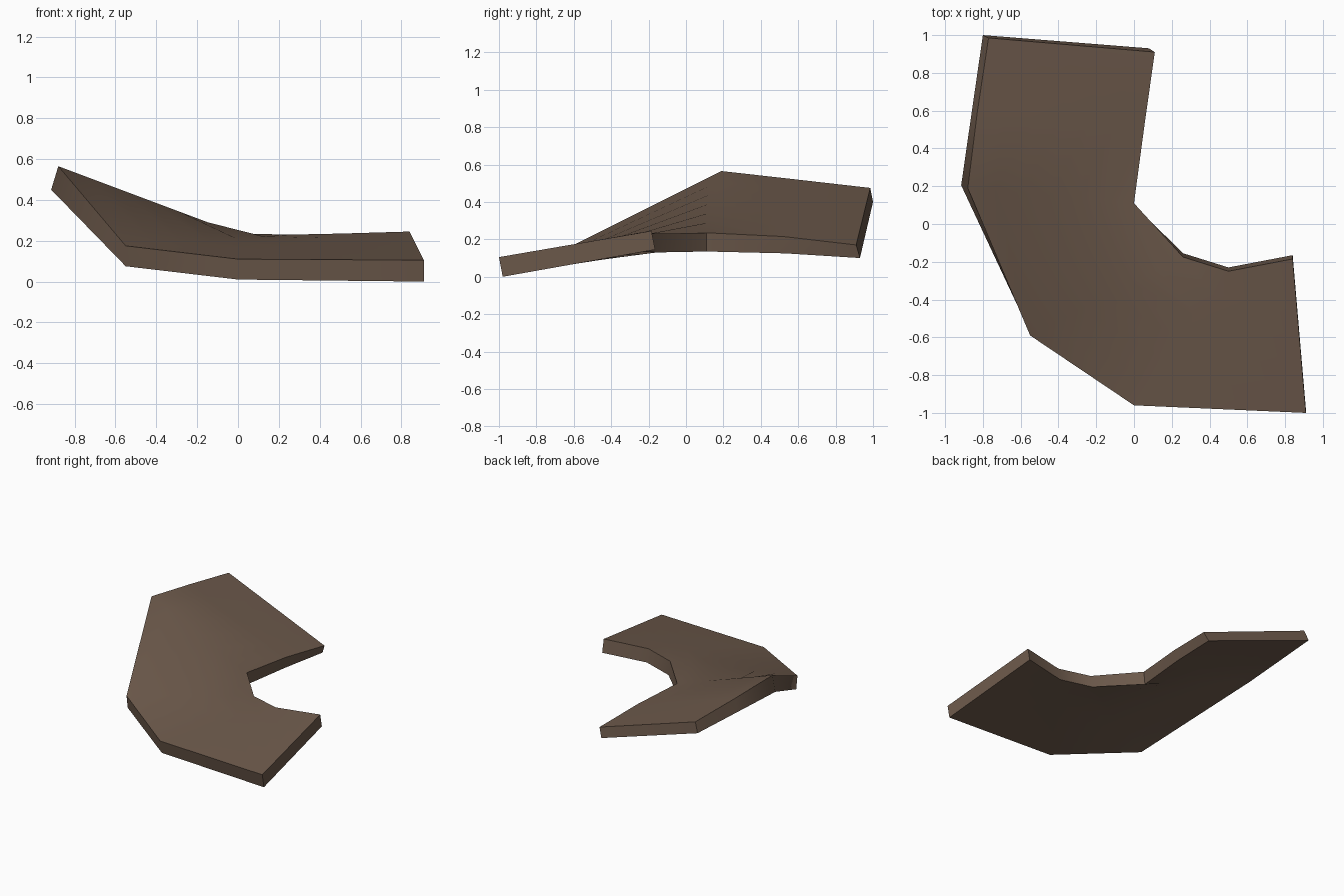
import bpy, bmesh
from mathutils import Vector

if "Cube" in bpy.data.objects:
    bpy.data.objects.remove(bpy.data.objects["Cube"])

# Cross-sections along the bend: outer top, outer bottom, inner top, inner bottom
SECTIONS = [
    ((0.91, -1.0, 0.105), (0.91, -0.98, 0.0), (0.84, -0.185, 0.245), (0.84, -0.165, 0.145)),
    ((0.0, -0.96, 0.11), (0.0, -0.94, 0.01), (0.50, -0.25, 0.235), (0.50, -0.23, 0.135)),
    ((-0.55, -0.59, 0.175), (-0.55, -0.575, 0.075), (0.26, -0.175, 0.23), (0.26, -0.155, 0.13)),
    ((-0.88, 0.19, 0.565), (-0.915, 0.205, 0.45), (0.0, 0.11, 0.235), (-0.01, 0.11, 0.135)),
    ((-0.83, 0.59, 0.52), (-0.858, 0.60, 0.425), (0.055, 0.52, 0.215), (0.04, 0.53, 0.125)),
    ((-0.77, 0.985, 0.475), (-0.80, 1.0, 0.40), (0.11, 0.91, 0.17), (0.08, 0.93, 0.10)),
]
COLS = 6

brown = bpy.data.materials.new("dark brown")
brown.diffuse_color = (0.15, 0.10, 0.07, 1)
brown.use_nodes = True
brown.node_tree.nodes["Principled BSDF"].inputs["Base Color"].default_value = brown.diffuse_color

# Curved slab: loft each cross-section as a closed ring
bm = bmesh.new()
rings = []
for sec in SECTIONS:
    ot, ob, it, ib = map(Vector, sec)
    top = [ot.lerp(it, i / COLS) for i in range(COLS + 1)]
    bottom = [ib.lerp(ob, i / COLS) for i in range(COLS + 1)]
    rings.append([bm.verts.new(p) for p in top + bottom])
for a, b in zip(rings, rings[1:]):
    n = len(a)
    for i in range(n):
        j = (i + 1) % n
        bm.faces.new((a[i], a[j], b[j], b[i]))

# End caps
for ring in (rings[0], rings[-1]):
    for i in range(COLS):
        bm.faces.new((ring[i], ring[i + 1], ring[-2 - i], ring[-1 - i]))
bmesh.ops.recalc_face_normals(bm, faces=bm.faces)

mesh = bpy.data.meshes.new("curved_slab")
bm.to_mesh(mesh)
bm.free()
mesh.materials.append(brown)
slab = bpy.data.objects.new("curved_slab", mesh)
bpy.context.collection.objects.link(slab)
bpy.context.view_layer.objects.active = slab
slab.select_set(True)
bpy.ops.object.shade_smooth_by_angle(angle=0.7)
